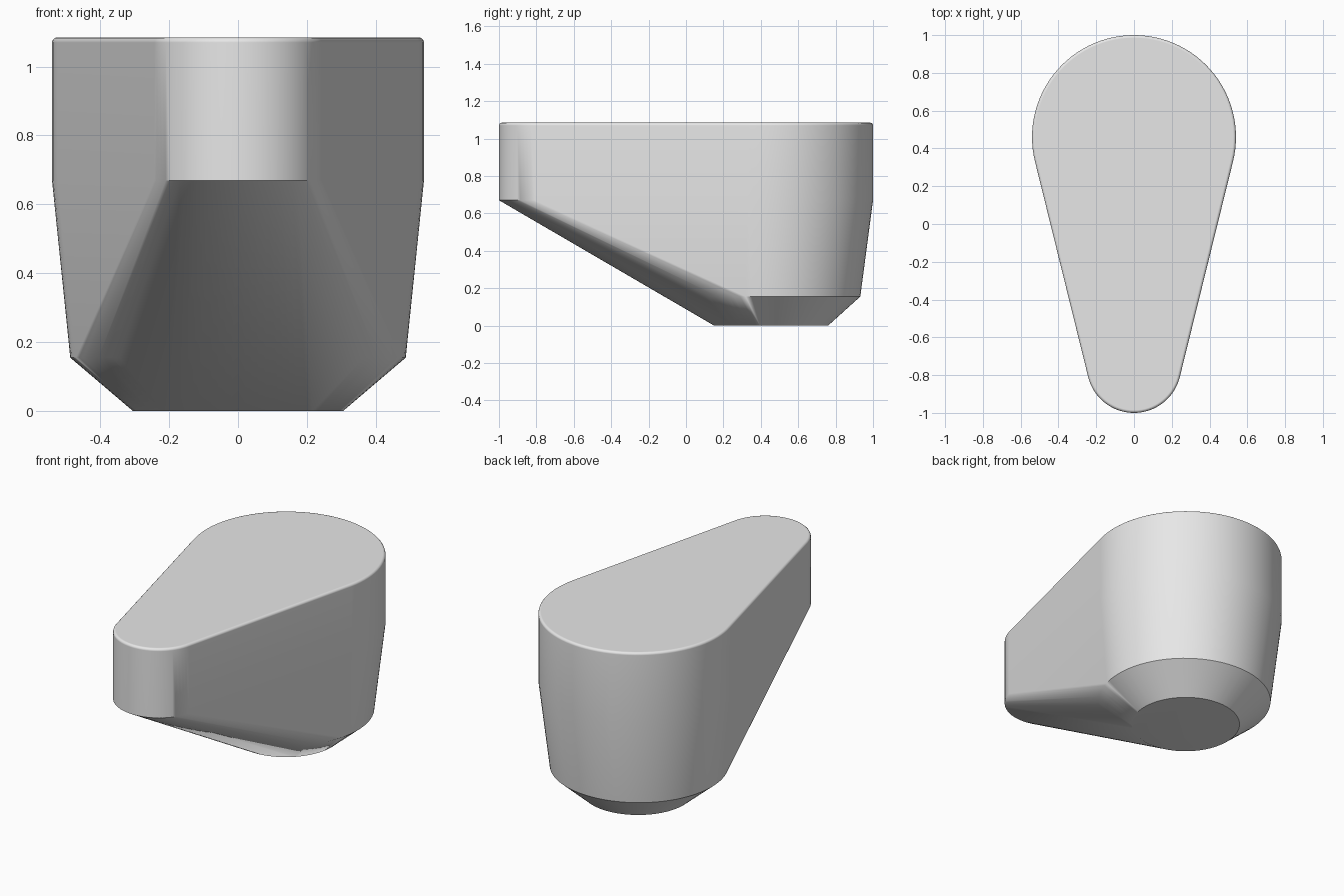
import bpy
import bmesh
from math import sin, cos, asin, pi, radians

if "Cube" in bpy.data.objects:
    bpy.data.objects.remove(bpy.data.objects["Cube"], do_unlink=True)

BIG_Y, BIG_R = 0.46, 0.54        # wide round end
TIP_Y, TIP_R = -0.75, 0.25       # narrow round end
TOP, SHOULDER, EDGE = 1.085, 0.67, 0.155
BEVEL = 0.015
TILT = asin((BIG_R - TIP_R) / (BIG_Y - TIP_Y))


def arc(bm, y, r, z, start, end, steps):
    for i in range(steps + 1):
        a = start + (end - start) * i / steps
        bm.verts.new((r * cos(a), y + r * sin(a), z))


def teardrop(bm, z, inset=0.0):
    arc(bm, BIG_Y, BIG_R - inset, z, -TILT, pi + TILT, 56)
    arc(bm, TIP_Y, TIP_R - inset, z, pi + TILT, 2 * pi - TILT, 32)


def ring(bm, y, r, z, steps=96):
    arc(bm, y, r, z, 0, 2 * pi * (steps - 1) / steps, steps - 1)


# Solid lever: skin stretched over the outlines at each level
bm = bmesh.new()
for step in range(4):
    a = step * pi / 6
    teardrop(bm, TOP - BEVEL * (1 - cos(a)), BEVEL * (1 - sin(a)))
teardrop(bm, SHOULDER)
ring(bm, 0.445, 0.487, EDGE)
ring(bm, 0.455, 0.305, 0.0)

hull = bmesh.ops.convex_hull(bm, input=bm.verts[:])
spare = {v for v in hull["geom_interior"] + hull["geom_unused"]
         if isinstance(v, bmesh.types.BMVert)}
bmesh.ops.delete(bm, geom=list(spare), context='VERTS')
bmesh.ops.dissolve_limit(bm, angle_limit=radians(0.2),
                         verts=bm.verts[:], edges=bm.edges[:])
bmesh.ops.recalc_face_normals(bm, faces=bm.faces[:])

mesh = bpy.data.meshes.new("lever_body")
bm.to_mesh(mesh)
bm.free()
body = bpy.data.objects.new("lever_body", mesh)
bpy.context.collection.objects.link(body)

# Plain light grey
grey = bpy.data.materials.new("light_grey")
grey.use_nodes = True
colour = (0.8, 0.8, 0.8, 1)
grey.diffuse_color = colour
grey.node_tree.nodes["Principled BSDF"].inputs["Base Color"].default_value = colour
mesh.materials.append(grey)

# Smooth walls, crisp lower edges
bpy.ops.object.select_all(action='DESELECT')
body.select_set(True)
bpy.context.view_layer.objects.active = body
bpy.ops.object.shade_smooth_by_angle(angle=radians(40))
weighted = body.modifiers.new("even_shading", 'WEIGHTED_NORMAL')
weighted.keep_sharp = True
